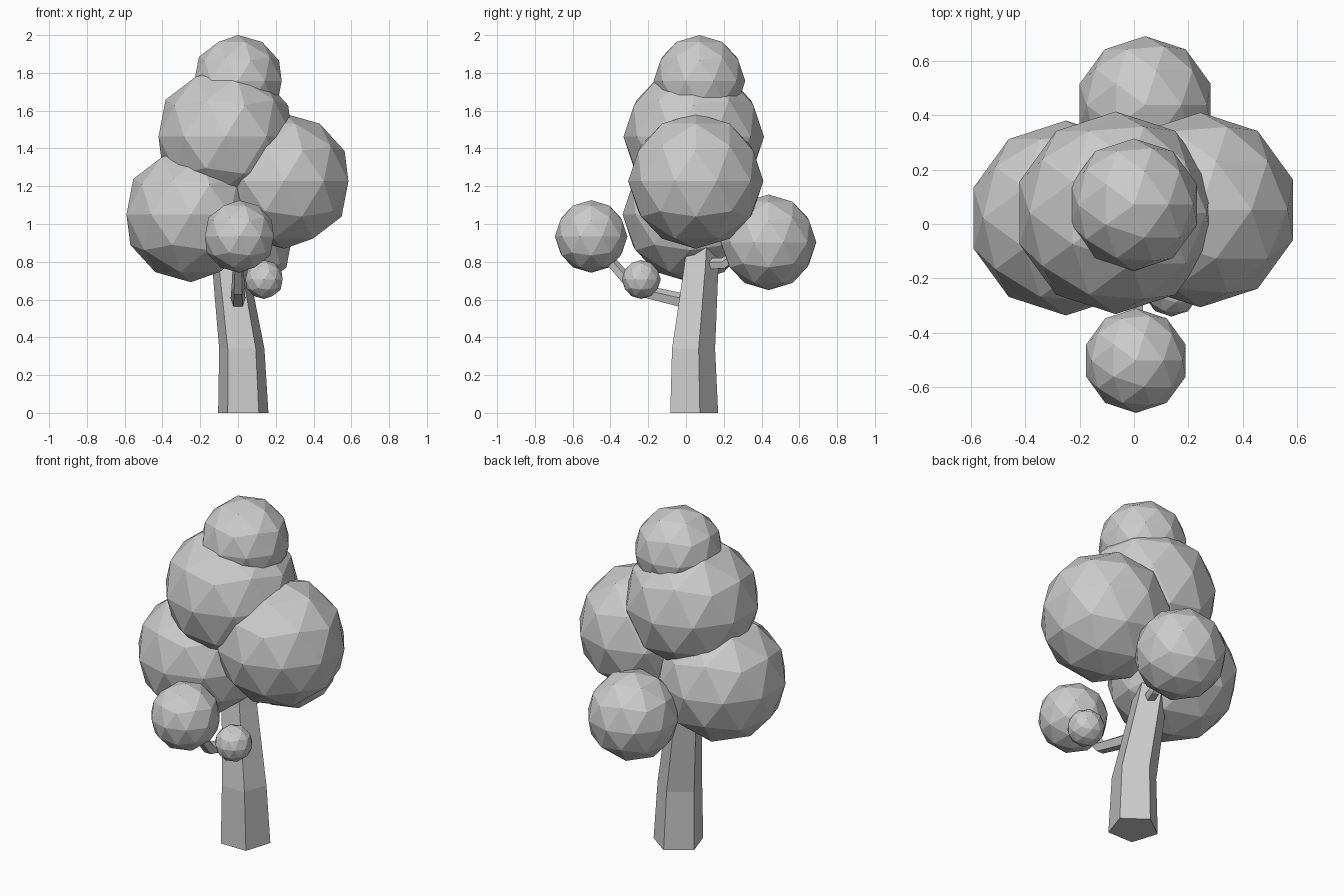
import bpy, bmesh, math
from mathutils import Vector, Quaternion

if "Cube" in bpy.data.objects:
    bpy.data.objects.remove(bpy.data.objects["Cube"])


def tube(name, points, radii, follow=True):
    """Five-sided tapered tube; rings follow the path or stay level."""
    pts = [Vector(p) for p in points]
    bm = bmesh.new()
    rings = []
    for i, (p, r) in enumerate(zip(pts, radii)):
        rot = Quaternion()
        if follow:
            a = (pts[i] - pts[i - 1]).normalized() if i > 0 else Vector()
            b = (pts[i + 1] - pts[i]).normalized() if i < len(pts) - 1 else Vector()
            rot = (a + b).to_track_quat('Z', 'Y')
        ring = []
        for k in range(5):
            t = math.pi / 2 + k * math.tau / 5
            ring.append(bm.verts.new(p + rot @ Vector((r * math.cos(t), r * math.sin(t), 0))))
        rings.append(ring)
    for lo, hi in zip(rings, rings[1:]):
        for k in range(5):
            n = (k + 1) % 5
            bm.faces.new((lo[k], lo[n], hi[n], hi[k]))
    bm.faces.new(rings[0][::-1])
    bm.faces.new(rings[-1])
    bmesh.ops.recalc_face_normals(bm, faces=bm.faces)
    me = bpy.data.meshes.new(name)
    bm.to_mesh(me)
    bm.free()
    bpy.context.collection.objects.link(bpy.data.objects.new(name, me))


# Leaning trunk
tube("trunk",
     [(0.028, 0.03, 0), (0.02, 0.028, 0.34), (-0.042, 0.072, 0.78), (-0.09, 0.1, 1.15)],
     [0.14, 0.126, 0.1, 0.075], follow=False)

# Elbowed branches
tube("front_branch",
     [(0, 0.02, 0.583), (0, -0.27, 0.652), (0.003, -0.45, 0.86)],
     [0.042, 0.036, 0.028])
tube("back_branch",
     [(-0.02, 0.09, 0.785), (0.02, 0.2, 0.79), (0.04, 0.36, 0.9)],
     [0.034, 0.032, 0.026])

# Low-poly foliage balls: name, centre, radius
foliage = [
    ("crown_top", (0, 0.071, 1.757), 0.243),
    ("crown_upper", (-0.067, 0.041, 1.462), 0.372),
    ("crown_right", (0.244, 0.052, 1.227), 0.358),
    ("crown_left", (-0.25, 0.022, 1.05), 0.358),
    ("back_ball", (0.041, 0.437, 0.903), 0.253),
    ("front_ball", (0.007, -0.502, 0.934), 0.192),
    ("small_ball", (0.138, -0.237, 0.706), 0.103),
]
for name, centre, radius in foliage:
    bpy.ops.mesh.primitive_ico_sphere_add(subdivisions=2, radius=radius, location=centre)
    bpy.context.object.name = name
